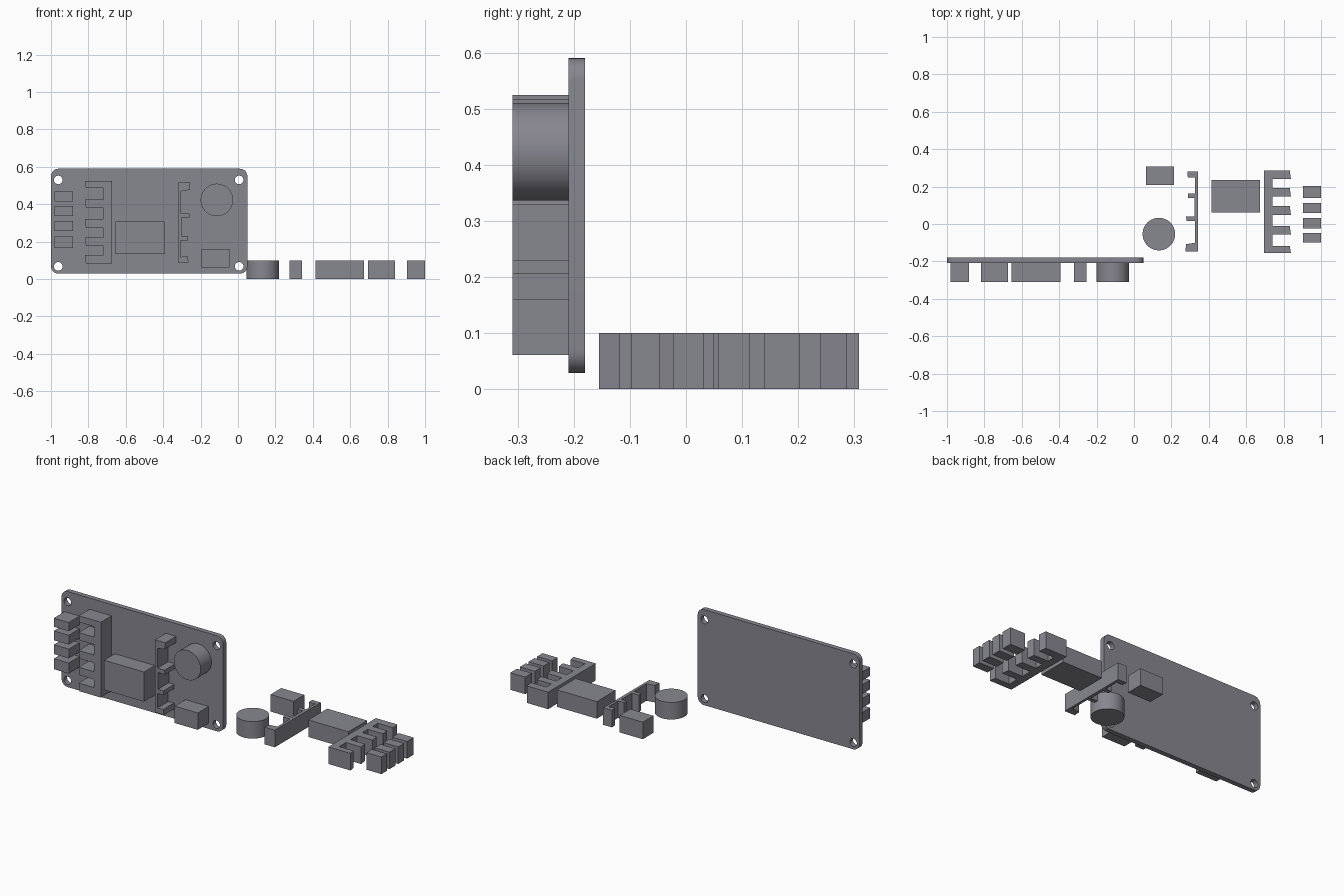
import bpy, bmesh
from math import sin, cos, pi, radians
from mathutils import Matrix

if "Cube" in bpy.data.objects:
    bpy.data.objects.remove(bpy.data.objects["Cube"])

H = 0.1                                   # component height

dark = bpy.data.materials.new("dark_grey")
dark.diffuse_color = (0.245, 0.242, 0.28, 1)
dark.use_nodes = True
dark.node_tree.nodes["Principled BSDF"].inputs["Base Color"].default_value = dark.diffuse_color


def rect(x0, x1, y0, y1):
    return [(x0, y0), (x1, y0), (x1, y1), (x0, y1)]


def circle(cx, cy, r, n=48):
    return [(cx + r * cos(2 * pi * i / n), cy + r * sin(2 * pi * i / n)) for i in range(n)]


def rounded(x0, x1, y0, y1, r, n=8):
    pts = []
    corners = [(x1 - r, y1 - r), (x0 + r, y1 - r), (x0 + r, y0 + r), (x1 - r, y0 + r)]
    for k, (cx, cy) in enumerate(corners):
        for i in range(n + 1):
            a = (k + i / n) * pi / 2
            pts.append((cx + r * cos(a), cy + r * sin(a)))
    return pts


def activate(ob):
    bpy.ops.object.select_all(action='DESELECT')
    ob.select_set(True)
    bpy.context.view_layer.objects.active = ob


def slab(name, loops, depth, matrix=Matrix()):
    """Extruded filled outline; extra loops become holes."""
    cu = bpy.data.curves.new(name, 'CURVE')
    cu.dimensions, cu.fill_mode, cu.extrude = '2D', 'BOTH', depth / 2
    for pts in loops:
        sp = cu.splines.new('POLY')
        sp.points.add(len(pts) - 1)
        for p, (x, y) in zip(sp.points, pts):
            p.co = (x, y, 0, 1)
        sp.use_cyclic_u = True
    ob = bpy.data.objects.new(name, cu)
    bpy.context.collection.objects.link(ob)
    activate(ob)
    bpy.ops.object.convert(target='MESH')
    ob = bpy.context.view_layer.objects.active
    ob.name = name
    bm = bmesh.new()
    bm.from_mesh(ob.data)
    bmesh.ops.translate(bm, verts=bm.verts, vec=(0, 0, depth / 2))
    bmesh.ops.remove_doubles(bm, verts=bm.verts, dist=1e-5)
    bmesh.ops.recalc_face_normals(bm, faces=bm.faces)
    bm.to_mesh(ob.data)
    bm.free()
    ob.data.materials.clear()
    ob.data.materials.append(dark)
    ob.matrix_world = matrix
    activate(ob)
    bpy.ops.object.shade_smooth_by_angle(angle=radians(30))
    return ob


# Upright plate with four screw holes
upright = Matrix(((1, 0, 0, 0), (0, 0, -1, -0.18), (0, 1, 0, 0), (0, 0, 0, 1)))
holes = [circle(x, z, 0.023, 32) for x in (-0.961, 0.006) for z in (0.068, 0.53)]
slab("mounting_plate", [rounded(-1, 0.05, 0.029, 0.59, 0.04)] + holes, 0.029, upright)

# Wide comb: a spine with five teeth along its right side
teeth = [(-0.155, -0.118), (-0.056, -0.012), (0.049, 0.096), (0.147, 0.192), (0.24, 0.287)]
wide_comb = [(0.695, 0.287), (0.695, -0.155)]
for a, b in teeth:
    wide_comb += [(0.74, a), (0.839, a), (0.833, b), (0.74, b)]

# Thin comb: a slim spine with four teeth along its left side
thin_comb = [(0.342, -0.147), (0.342, 0.28), (0.285, 0.28), (0.288, 0.248), (0.327, 0.25),
             (0.327, 0.164), (0.288, 0.164), (0.288, 0.139), (0.323, 0.139),
             (0.323, 0.041), (0.278, 0.041), (0.281, 0.016), (0.327, 0.016),
             (0.327, -0.1), (0.278, -0.108), (0.275, -0.147)]

parts = {
    "wide_comb": wide_comb,
    "thin_comb": thin_comb,
    "large_block": rect(0.414, 0.674, 0.062, 0.236),
    "small_block": rect(0.065, 0.215, 0.209, 0.308),
    "round_block": circle(0.133, -0.054, 0.087, 64),
}
for i, (a, b) in enumerate([(-0.098, -0.047), (-0.023, 0.032), (0.058, 0.113), (0.14, 0.202)]):
    parts[f"end_block_{i + 1}"] = rect(0.903, 1.0, a, b)

# Every block lies loose on the floor and again, turned over, on the plate front
mounted = Matrix(((-1, 0, 0, 0.02), (0, 0, -1, -0.209), (0, -1, 0, 0.369), (0, 0, 0, 1)))
for name, outline in parts.items():
    loose = slab(name + "_loose", [outline], H)
    copy = bpy.data.objects.new(name + "_mounted", loose.data)
    bpy.context.collection.objects.link(copy)
    copy.matrix_world = mounted
